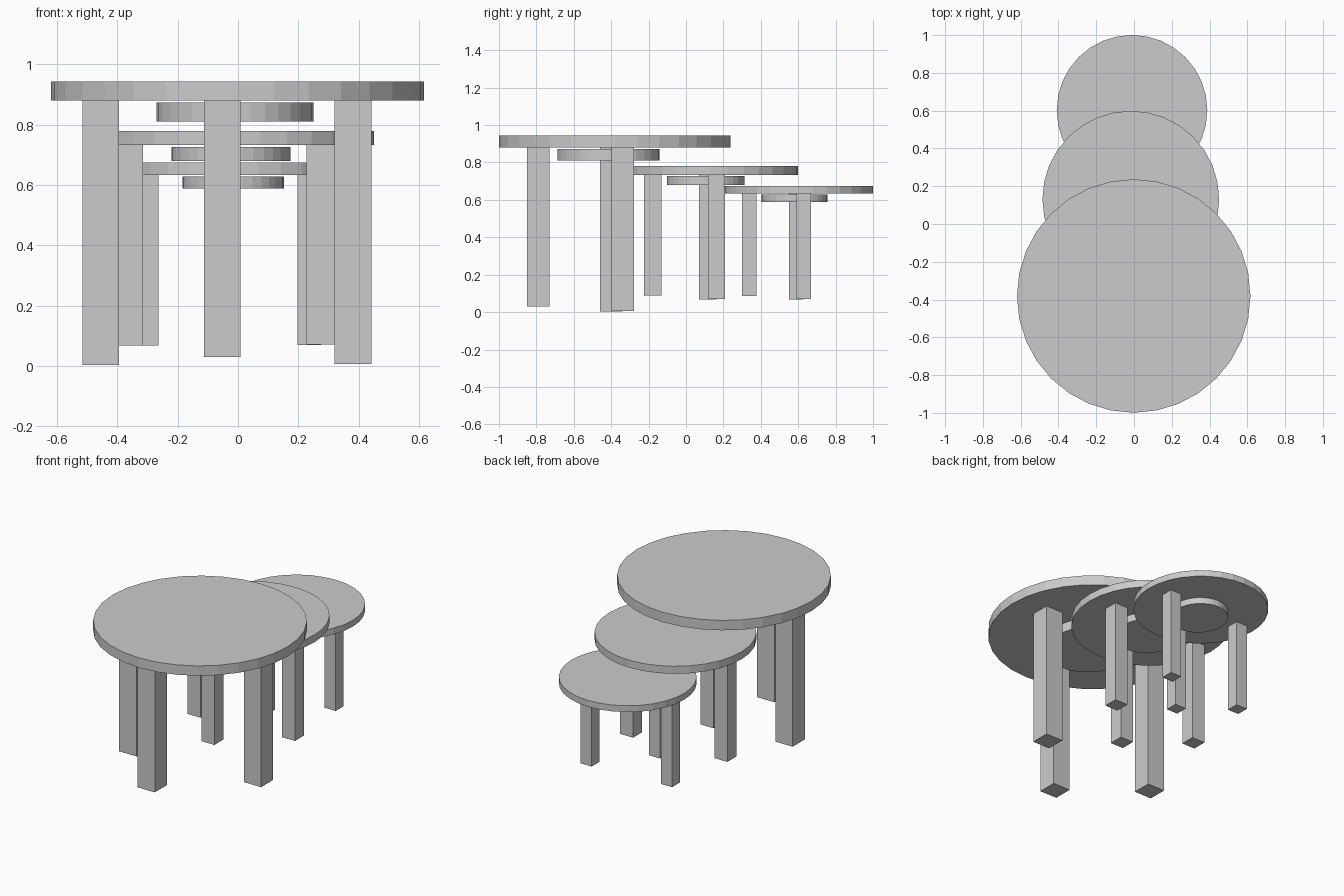
import bpy

if "Cube" in bpy.data.objects:
    bpy.data.objects.remove(bpy.data.objects["Cube"])


def disc(name, center, rx, ry, z0, z1):
    bpy.ops.mesh.primitive_cylinder_add(
        vertices=32, radius=1, depth=1,
        location=(center[0], center[1], (z0 + z1) / 2))
    ob = bpy.context.object
    ob.name = name
    ob.scale = (rx, ry, z1 - z0)
    bpy.ops.object.transform_apply(location=False, rotation=False, scale=True)


def post(name, center, width, z0, z1):
    bpy.ops.mesh.primitive_cube_add(
        size=1, location=(center[0], center[1], (z0 + z1) / 2))
    ob = bpy.context.object
    ob.name = name
    ob.scale = (width, width, z1 - z0)
    bpy.ops.object.transform_apply(location=False, rotation=False, scale=True)


# leg name, offset from table centre, foot height
LEGS = [("left_leg", -0.4535, -0.0185, 0.003),
        ("front_leg", -0.051, -0.4085, 0.030),
        ("right_leg", 0.383, 0.043, 0.007)]


def table(prefix, cx, cy, base, s):
    # round top
    disc(prefix + "_tabletop", (cx, cy), 0.618 * s, 0.618 * s,
         base + 0.88 * s, base + 0.943 * s)
    # smaller disc hung below the top
    disc(prefix + "_under_disc", (cx - 0.0085 * s, cy - 0.034 * s),
         0.26 * s, 0.273 * s, base + 0.811 * s, base + 0.873 * s)
    # three square legs
    for name, dx, dy, foot in LEGS:
        post(f"{prefix}_{name}", (cx + dx * s, cy + dy * s), 0.122 * s,
             base + foot * s, base + 0.88 * s)


# nest of three tables
table("large", -0.0015, -0.381, 0.0, 1.0)
table("medium", -0.017, 0.131, 0.066, 0.757)
table("small", -0.0105, 0.602, 0.066, 0.645)
